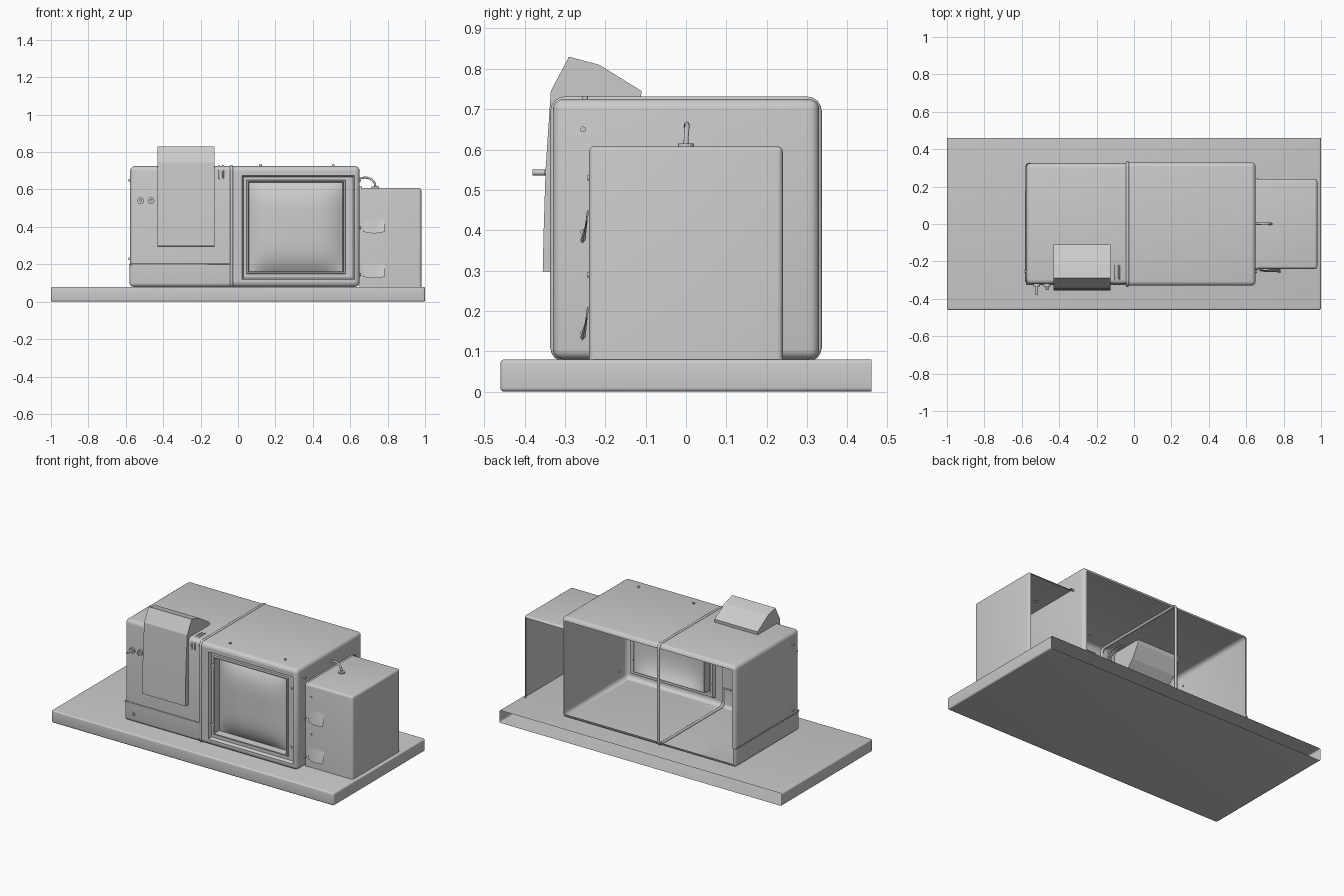
import bpy, bmesh, math
from mathutils import Vector

if "Cube" in bpy.data.objects:
    bpy.data.objects.remove(bpy.data.objects["Cube"])

AX = {'-x': (-1, 0, 0), '+x': (1, 0, 0), '-y': (0, -1, 0),
      '+y': (0, 1, 0), '-z': (0, 0, -1), '+z': (0, 0, 1)}


def finish(name, bm, angle=35):
    me = bpy.data.meshes.new(name)
    bm.to_mesh(me)
    bm.free()
    ob = bpy.data.objects.new(name, me)
    bpy.context.collection.objects.link(ob)
    smooth(ob, angle)
    return ob


def smooth(ob, angle=35):
    bpy.ops.object.select_all(action='DESELECT')
    ob.select_set(True)
    bpy.context.view_layer.objects.active = ob
    bpy.ops.object.shade_smooth_by_angle(angle=math.radians(angle))


def drop_faces(bm, sides):
    """Delete the flat faces looking along the given axes."""
    bm.normal_update()
    gone = [f for f in bm.faces
            if any(f.normal.dot(Vector(AX[s])) > 0.999 for s in sides)
            and f.calc_area() > 0.004]
    bmesh.ops.delete(bm, geom=gone, context='FACES')


def shell(name, lo, hi, before=(), after=(), r=0.02):
    """Rounded box; 'before' sides stay sharp and open, 'after' sides open past the rounding."""
    bm = bmesh.new()
    bmesh.ops.create_cube(bm, size=1)
    lo, hi = Vector(lo), Vector(hi)
    for v in bm.verts:
        v.co = Vector([(lo[i] + hi[i]) / 2 + v.co[i] * (hi[i] - lo[i]) for i in range(3)])
    drop_faces(bm, before)
    edges = [e for e in bm.edges if not e.is_boundary]
    bmesh.ops.bevel(bm, geom=edges, offset=r, segments=4, profile=0.5, affect='EDGES')
    drop_faces(bm, after)
    return finish(name, bm)


def stud(name, pos, axis, r=0.007, depth=0.008):
    """Small cylinder standing on a surface."""
    d = Vector(AX[axis])
    bpy.ops.mesh.primitive_cylinder_add(
        vertices=16, radius=r, depth=depth * 1.5, location=Vector(pos) + d * depth * 0.25,
        rotation=d.to_track_quat('Z', 'Y').to_euler())
    ob = bpy.context.object
    ob.name = name
    smooth(ob)


def tube(name, pts, r, cyclic=False, kind='POLY'):
    cu = bpy.data.curves.new(name, 'CURVE')
    cu.dimensions = '3D'
    cu.bevel_depth = r
    cu.bevel_resolution = 3
    cu.use_fill_caps = True
    sp = cu.splines.new(kind)
    sp.points.add(len(pts) - 1)
    for p, co in zip(sp.points, pts):
        p.co = (*co, 1)
    sp.use_cyclic_u = cyclic
    if kind == 'NURBS':
        sp.use_endpoint_u = True
        sp.order_u = 4
        sp.resolution_u = 8
    ob = bpy.data.objects.new(name, cu)
    bpy.context.collection.objects.link(ob)
    bpy.ops.object.select_all(action='DESELECT')
    ob.select_set(True)
    bpy.context.view_layer.objects.active = ob
    bpy.ops.object.convert(target='MESH')
    smooth(bpy.context.object, 50)


def sheet(name, n, m, fn):
    """Grid surface from fn(u, v) with u, v in 0..1."""
    bm = bmesh.new()
    g = [[bm.verts.new(fn(i / n, j / m)) for j in range(m + 1)] for i in range(n + 1)]
    for i in range(n):
        for j in range(m):
            bm.faces.new((g[i][j], g[i + 1][j], g[i + 1][j + 1], g[i][j + 1]))
    return finish(name, bm, 60)


# Base board and cabinet shells, all open at the back
shell('base_board', (-1, -0.46, 0), (1, 0.46, 0.08), before=['+y'], r=0.01)
shell('left_lower_cabinet', (-0.58, -0.325, 0.08), (-0.035, 0.325, 0.198),
      before=['+x', '+z'], after=['+y'], r=0.02)
shell('left_upper_cabinet', (-0.577, -0.322, 0.2), (-0.035, 0.325, 0.725),
      before=['+x', '-z'], after=['+y'], r=0.025)
shell('right_cabinet', (-0.035, -0.33, 0.08), (0.65, 0.33, 0.725),
      before=['-x'], after=['+y', '-y'], r=0.025)
shell('side_box', (0.655, -0.24, 0.08), (0.98, 0.24, 0.608),
      before=['-x', '-z'], after=['+y'], r=0.014)
shell('side_box_flange', (0.65, -0.247, 0.08), (0.664, 0.247, 0.615),
      before=['-x', '+x', '-z'], after=['+y'], r=0.02)

# Seam between upper and lower left panels
tube('panel_seam', [(-0.04, -0.322, 0.2), (-0.575, -0.322, 0.2), (-0.575, 0.31, 0.2)], 0.004)

# Ring around the joint of the two cabinets
ring = []
for cy, cz, a0 in ((0.3, 0.695, 0), (-0.3, 0.695, 90), (-0.3, 0.11, 180), (0.3, 0.11, 270)):
    for k in range(5):
        a = math.radians(a0 + k * 22.5)
        ring.append((-0.035, cy + 0.028 * math.cos(a), cz + 0.028 * math.sin(a)))
tube('joint_ring', ring, 0.009, cyclic=True)

# Screen bezel: nested rectangles (x0, x1, z0, z1, y)
rects = [(-0.035, 0.625, 0.105, 0.70, -0.33), (0.022, 0.622, 0.118, 0.675, -0.33),
         (0.030, 0.614, 0.126, 0.667, -0.31), (0.045, 0.575, 0.148, 0.652, -0.31),
         (0.048, 0.572, 0.151, 0.649, -0.32), (0.056, 0.564, 0.158, 0.642, -0.32),
         (0.060, 0.560, 0.162, 0.638, -0.27)]
bm = bmesh.new()
loops = [[bm.verts.new(p) for p in ((a, y, c), (b, y, c), (b, y, d), (a, y, d))]
         for a, b, c, d, y in rects]
for p, q in zip(loops, loops[1:]):
    for i in range(4):
        j = (i + 1) % 4
        bm.faces.new((p[i], p[j], q[j], q[i]))
finish('screen_bezel', bm)

# Bulging screen
sheet('screen', 24, 24, lambda u, v: (
    0.06 + 0.5 * u,
    -0.275 - 0.045 * (1 - (2 * u - 1) ** 4) * (1 - (2 * v - 1) ** 4),
    0.162 + 0.476 * v))

# Hood: side profile (y, z), flat faceted
prof = [(-0.355, 0.298), (-0.353, 0.39), (-0.348, 0.55), (-0.335, 0.745), (-0.29, 0.83),
        (-0.215, 0.81), (-0.11, 0.745), (-0.115, 0.70), (-0.16, 0.62), (-0.23, 0.55),
        (-0.315, 0.51), (-0.318, 0.295)]
bm = bmesh.new()
sides = [[bm.verts.new((x, y, z)) for y, z in prof] for x in (-0.43, -0.125)]
for s in sides:
    bm.faces.new(s)
for i in range(len(prof)):
    j = (i + 1) % len(prof)
    bm.faces.new((sides[0][i], sides[0][j], sides[1][j], sides[1][i]))
bmesh.ops.recalc_face_normals(bm, faces=bm.faces)
finish('hood', bm, 3)

# Bent rails beside the hood
for x in (-0.10, -0.08):
    tube('bent_rail', [(x, -0.318, 0.655), (x, -0.326, 0.69), (x, -0.315, 0.725),
                       (x, -0.27, 0.727), (x, -0.22, 0.724)], 0.005, kind='NURBS')

# Front knobs
for x, length in ((-0.52, 0.05), (-0.465, 0.022)):
    stud('knob_base', (x, -0.322, 0.54), '-y', 0.018, 0.012)
    stud('knob_shaft', (x, -0.33, 0.543), '-y', 0.007, length)

# Screws
for x in (0.036, 0.594):
    x = 0.0375 if x < 0.3 else 0.594
    for z in (0.21, 0.59):
        stud('bezel_screw', (x, -0.31, z), '-y', 0.008, 0.006)
for z in (0.145, 0.395, 0.65):
    stud('end_screw', (0.65, -0.255, z), '+x')
for z in (0.23, 0.65):
    stud('left_screw', (-0.577, -0.255, z), '-x')
for x in (0.12, 0.51):
    stud('roof_screw', (x, -0.25, 0.725), '+z')
for z in (0.29, 0.53):
    stud('side_box_screw', (0.685, -0.24, z), '-y', 0.007, 0.004)
stud('lower_screw', (-0.51, -0.325, 0.135), '-y', 0.008)

# Curled tags hanging on the side box
for z0 in (0.375, 0.135):
    sheet('curled_tag', 8, 8, lambda u, v: (
        0.668 + 0.115 * u,
        -0.243 - 0.02 * (1 - v) * (0.3 + 0.7 * u) - 0.003 * math.sin(6 * u),
        z0 + 0.06 * v + 0.012 * math.sin(3 * u) * (2 * v - 0.8)))

# Cable from the cabinet into the side box roof
tube('cable', [(0.64, 0, 0.655), (0.675, 0.002, 0.668), (0.715, 0.004, 0.66),
               (0.735, 0, 0.635), (0.735, 0, 0.6)], 0.006, kind='NURBS')
stud('cable_collar', (0.735, 0, 0.608), '+z', 0.02, 0.007)
